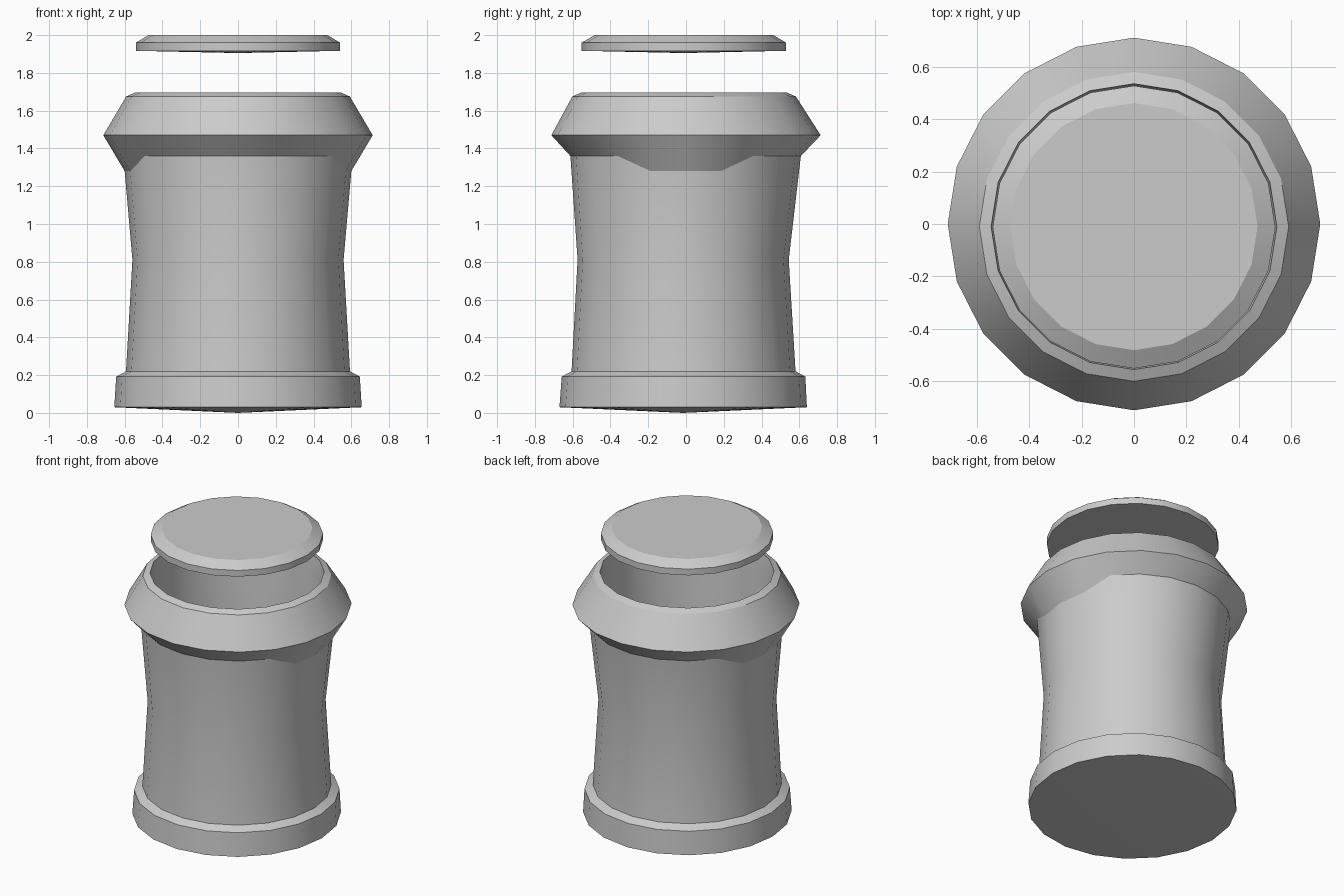
import bpy, bmesh
from math import cos, sin, pi, radians

if "Cube" in bpy.data.objects:
    bpy.data.objects.remove(bpy.data.objects["Cube"])

SIDES = 20


def revolve(name, rings, bottom_z, top_z, drop=None):
    """Stack rings of (radius, z, y centre) and cap both ends with fans."""
    bm = bmesh.new()
    loops = []
    for k, (r, z, cy) in enumerate(rings):
        loop = []
        for i in range(SIDES):
            a = 2 * pi * i / SIDES
            zz, rr = z, r
            # the lip reaches lower on the left and right sides
            if drop and k == drop[0] and abs(cos(a)) > 0.9:
                zz -= drop[1]
                rr -= 0.01
            loop.append(bm.verts.new((rr * cos(a), cy + rr * sin(a), zz)))
        loops.append(loop)
    for a, b in zip(loops, loops[1:]):
        for i in range(SIDES):
            j = (i + 1) % SIDES
            bm.faces.new((a[i], a[j], b[j], b[i]))
    for loop, z, cy in ((loops[0], bottom_z, rings[0][2]), (loops[-1], top_z, rings[-1][2])):
        c = bm.verts.new((0, cy, z))
        for i in range(SIDES):
            bm.faces.new((loop[i], loop[(i + 1) % SIDES], c))
    bmesh.ops.recalc_face_normals(bm, faces=bm.faces[:])
    mesh = bpy.data.meshes.new(name)
    bm.to_mesh(mesh)
    bm.free()
    ob = bpy.data.objects.new(name, mesh)
    bpy.context.collection.objects.link(ob)
    bpy.ops.object.select_all(action='DESELECT')
    ob.select_set(True)
    bpy.context.view_layer.objects.active = ob
    bpy.ops.object.shade_smooth_by_angle(angle=radians(25))
    return ob


# Jar: foot, waisted wall, flared collar, rim and hollow inside
revolve("jar", [
    (0.655, 0.03, -0.015), (0.645, 0.192, -0.013), (0.593, 0.22, -0.013),
    (0.559, 0.81, -0.015), (0.61, 1.36, -0.002), (0.713, 1.47, 0.0),
    (0.592, 1.675, -0.01), (0.547, 1.695, -0.01),
    (0.535, 1.60, -0.01), (0.53, 0.25, -0.013),
], 0.0, 0.25, drop=(4, 0.08))

# Lid hovering above the opening
revolve("lid", [
    (0.541, 1.917, -0.012), (0.541, 1.96, -0.012), (0.473, 2.0, -0.01),
], 1.905, 2.0)
